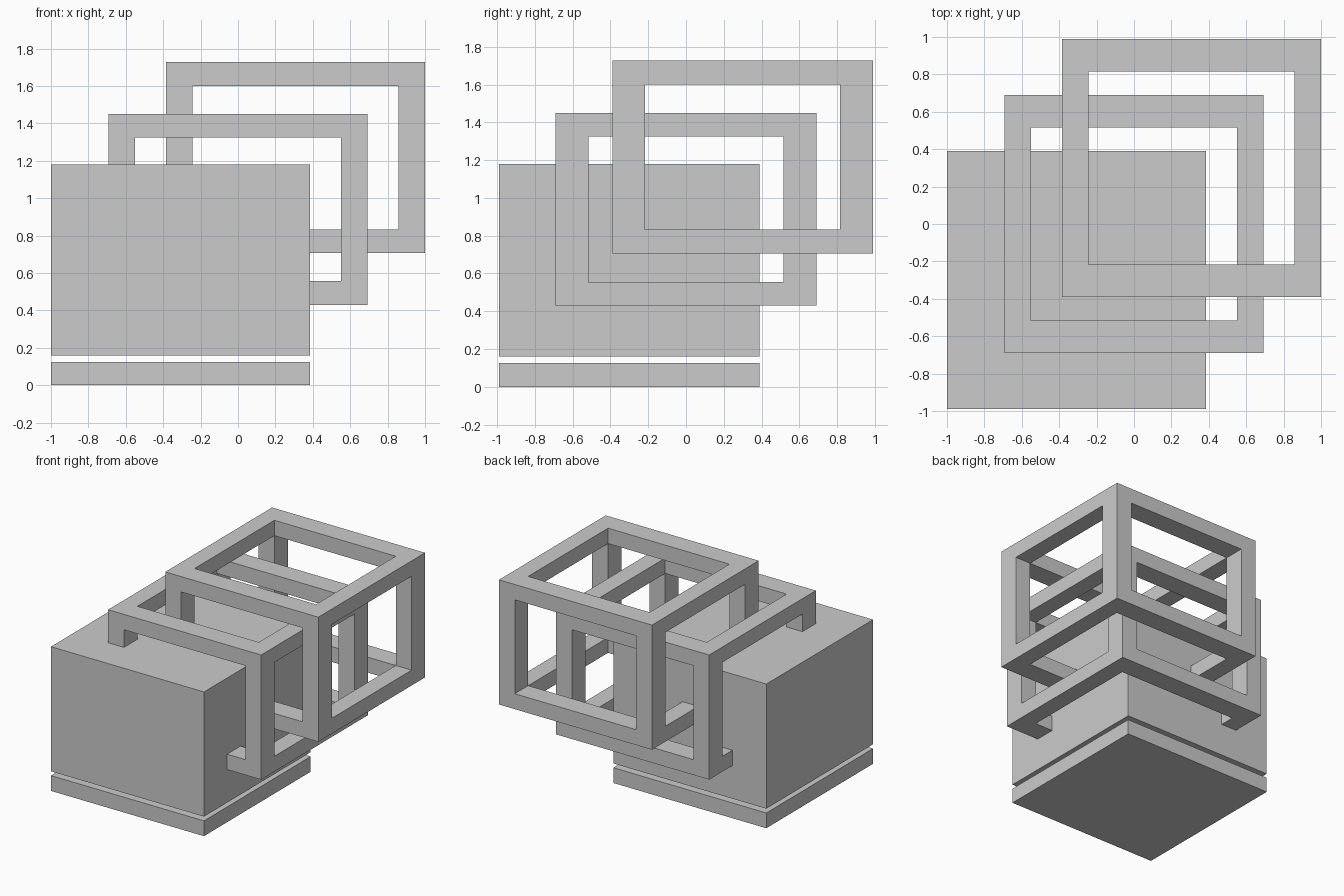
import bpy
import bmesh
from itertools import product

if "Cube" in bpy.data.objects:
    bpy.data.objects.remove(bpy.data.objects["Cube"])

SIZE = (1.385, 1.38, 1.02)       # shared outer size of block and frames
BEAM = (0.143, 0.174, 0.126)     # frame beam thickness along x, y, z


def make_object(name, bm):
    bmesh.ops.recalc_face_normals(bm, faces=bm.faces)
    mesh = bpy.data.meshes.new(name)
    bm.to_mesh(mesh)
    bm.free()
    obj = bpy.data.objects.new(name, mesh)
    bpy.context.collection.objects.link(obj)
    return obj


def box(name, low, size):
    bm = bmesh.new()
    bmesh.ops.create_cube(bm, size=1)
    for v in bm.verts:
        v.co = [low[i] + (v.co[i] + 0.5) * size[i] for i in range(3)]
    return make_object(name, bm)


def open_frame(name, low):
    """Box frame: a 3x3x3 cell grid keeping only the corner and edge cells."""
    cuts = [(low[i], low[i] + BEAM[i], low[i] + SIZE[i] - BEAM[i], low[i] + SIZE[i])
            for i in range(3)]
    solid = {c for c in product(range(3), repeat=3) if c.count(1) < 2}
    bm = bmesh.new()
    verts = {}

    def vert(p):
        if p not in verts:
            verts[p] = bm.verts.new([cuts[i][p[i]] for i in range(3)])
        return verts[p]

    # Skin every cell side that has no solid neighbour
    for cell in sorted(solid):
        for axis, side in product(range(3), (0, 1)):
            neighbour = list(cell)
            neighbour[axis] += 2 * side - 1
            if tuple(neighbour) in solid:
                continue
            corners = []
            for a, b in ((0, 0), (1, 0), (1, 1), (0, 1)):
                p = list(cell)
                p[axis] += side
                p[(axis + 1) % 3] += a
                p[(axis + 2) % 3] += b
                corners.append(vert(tuple(p)))
            bm.faces.new(corners)
    return make_object(name, bm)


# Thin base plate and the solid block floating just above it
box("base_plate", (-1.0, -0.99, 0.0), (SIZE[0], SIZE[1], 0.125))
box("solid_block", (-1.0, -0.99, 0.16), SIZE)

# Two open frames, each stepped diagonally up and back
open_frame("middle_frame", (-0.6925, -0.69, 0.43))
open_frame("upper_frame", (-0.385, -0.39, 0.707))
